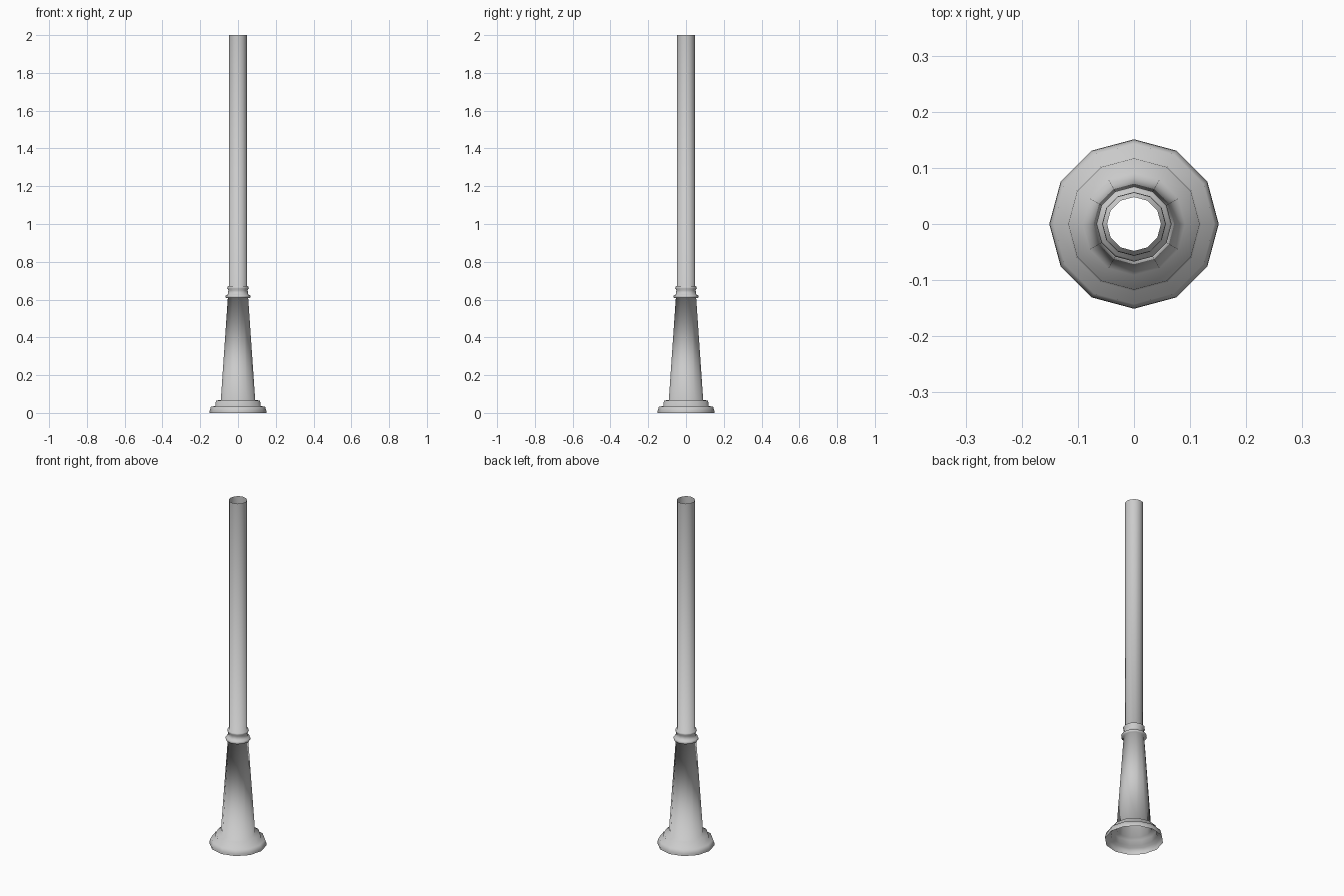
import bpy, bmesh
from math import cos, sin, tau

if "Cube" in bpy.data.objects:
    bpy.data.objects.remove(bpy.data.objects["Cube"])

SIDES = 12

# Lathe profile: (radius, height), open at both ends
PROFILE = [
    (0.151, 0.0), (0.150, 0.012), (0.143, 0.034),   # lower plinth
    (0.120, 0.036), (0.117, 0.066),                 # upper plinth
    (0.091, 0.068), (0.054, 0.608),                 # tapered pedestal
    (0.064, 0.609), (0.067, 0.616), (0.064, 0.624), # lower collar ring
    (0.054, 0.627), (0.051, 0.650),                 # neck
    (0.057, 0.660), (0.056, 0.668),                 # upper collar ring
    (0.048, 0.671), (0.048, 2.0),                   # straight shaft
]


def lathe(name, profile, sides):
    bm = bmesh.new()
    rings = [[bm.verts.new((r * cos(tau * i / sides), r * sin(tau * i / sides), z))
              for i in range(sides)] for r, z in profile]
    for low, high in zip(rings, rings[1:]):
        for i in range(sides):
            j = (i + 1) % sides
            face = bm.faces.new((low[i], low[j], high[j], high[i]))
            face.smooth = True
    mesh = bpy.data.meshes.new(name)
    bm.to_mesh(mesh)
    bm.free()
    obj = bpy.data.objects.new(name, mesh)
    bpy.context.collection.objects.link(obj)
    return obj


# One continuous hollow post, smooth shaded throughout
lathe("post", PROFILE, SIDES)
